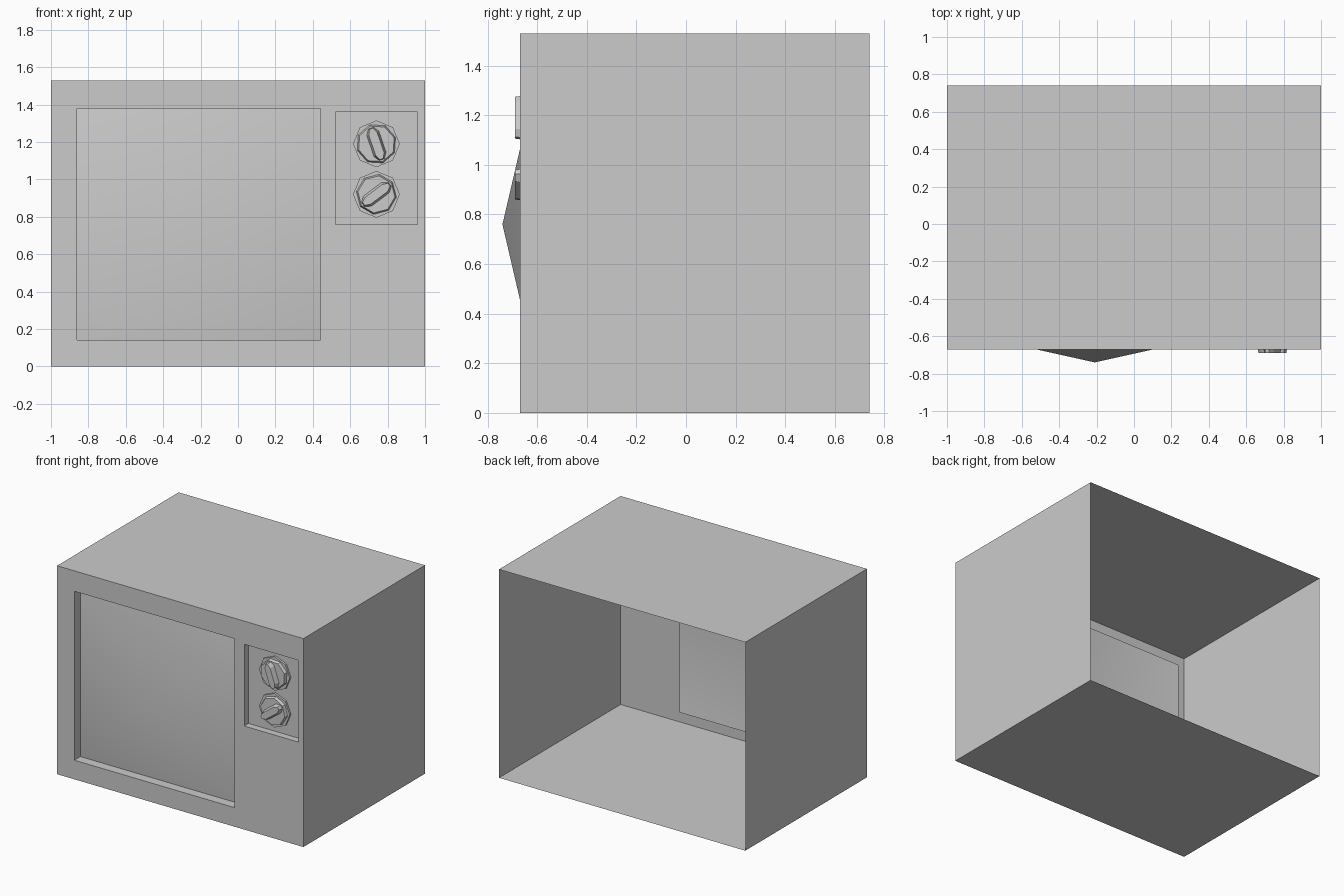
import bpy, bmesh, math

if "Cube" in bpy.data.objects:
    bpy.data.objects.remove(bpy.data.objects["Cube"])

FRONT, BACK, TOP = -0.67, 0.74, 1.53
SCREEN = (-0.86, 0.44, 0.14, 1.38)   # x0, x1, z0, z1 of the openings
PANEL = (0.52, 0.96, 0.76, 1.36)


def make(name, build, smooth=False):
    bm = bmesh.new()
    build(bm)
    bmesh.ops.remove_doubles(bm, verts=bm.verts, dist=1e-5)
    for f in bm.faces:
        f.smooth = smooth
    me = bpy.data.meshes.new(name)
    bm.to_mesh(me)
    bm.free()
    ob = bpy.data.objects.new(name, me)
    bpy.context.collection.objects.link(ob)
    return ob


def rect(x0, x1, z0, z1, y):
    return [(x0, y, z0), (x1, y, z0), (x1, y, z1), (x0, y, z1)]


def face(bm, pts):
    return bm.faces.new([bm.verts.new(p) for p in pts])


def loft(bm, loops, cap=False):
    rings = [[bm.verts.new(p) for p in lp] for lp in loops]
    for a, b in zip(rings, rings[1:]):
        for i in range(len(a)):
            j = (i + 1) % len(a)
            bm.faces.new((a[i], a[j], b[j], b[i]))
    if cap:
        bm.faces.new(rings[-1])


# Cabinet: thin open-backed shell, front with two openings and their reveals
def cabinet(bm):
    loft(bm, [rect(-1, 1, 0, TOP, BACK), rect(-1, 1, 0, TOP, FRONT)])
    xs = [-1, -0.86, 0.44, 0.52, 0.96, 1]
    zs = [0, 0.14, 0.76, 1.36, 1.38, TOP]
    for x0, x1 in zip(xs, xs[1:]):
        for z0, z1 in zip(zs, zs[1:]):
            cx, cz = (x0 + x1) / 2, (z0 + z1) / 2
            if not any(h[0] < cx < h[1] and h[2] < cz < h[3] for h in (SCREEN, PANEL)):
                face(bm, rect(x0, x1, z0, z1, FRONT))
    loft(bm, [rect(*SCREEN, FRONT), rect(*SCREEN, FRONT + 0.07)])


make("cabinet", cabinet)


# Control panel: recessed plate
def panel(bm):
    loft(bm, [rect(*PANEL, FRONT), rect(*PANEL, FRONT + 0.05)], cap=True)
    bmesh.ops.reverse_faces(bm, faces=[f for f in bm.faces if abs(f.normal.y) > 0.5])


make("control_panel", panel)


# Screen: bulging sheet, slightly larger than its opening
def screen(bm):
    m = 0.025
    x0, x1, z0, z1 = SCREEN
    base = rect(x0 - m, x1 + m, z0 - m, z1 + m, FRONT + 0.08)
    tip = ((x0 + x1) / 2, -0.74, (z0 + z1) / 2)
    for i in range(4):
        face(bm, [base[i], base[(i + 1) % 4], tip])


make("screen", screen, smooth=True)


# Knobs: octagonal dial stepped in to a turned cap with a grip bar
def spin(points, cx, cz, y, angle, scale=1.0):
    c, s = math.cos(angle), math.sin(angle)
    return [(cx + scale * (u * c - v * s), y, cz + scale * (u * s + v * c)) for u, v in points]


OCT = [(math.cos(i * math.pi / 4), math.sin(i * math.pi / 4)) for i in range(8)]
BAR = [(0.015, -0.09), (0.036, -0.06), (0.036, 0.06), (0.015, 0.09),
       (-0.015, 0.09), (-0.036, 0.06), (-0.036, -0.06), (-0.015, -0.09)]
BAR_TOP = [(u * 0.65, v * 0.95) for u, v in BAR]


def knob(label, cz, angle):
    cx = 0.74

    def dial(bm):
        loft(bm, [spin(OCT, cx, cz, -0.62, 0, 0.125),
                  spin(OCT, cx, cz, -0.635, 0, 0.125)], cap=True)

    def cap(bm):
        loft(bm, [spin(OCT, cx, cz, -0.635, angle, 0.108),
                  spin(OCT, cx, cz, -0.655, angle, 0.1)], cap=True)

    def grip(bm):
        loft(bm, [spin(BAR, cx, cz, -0.65, angle),
                  spin(BAR_TOP, cx, cz, -0.69, angle)], cap=True)

    make(label + "_dial", dial)
    make(label + "_cap", cap)
    make(label + "_grip", grip)


knob("upper_knob", 1.19, math.radians(19))
knob("lower_knob", 0.92, math.radians(-53))

# Consistent outward normals on every part
for ob in bpy.data.objects:
    if ob.type == 'MESH' and ob.name not in ("screen", "control_panel"):
        bm = bmesh.new()
        bm.from_mesh(ob.data)
        bmesh.ops.recalc_face_normals(bm, faces=bm.faces)
        bm.to_mesh(ob.data)
        bm.free()
